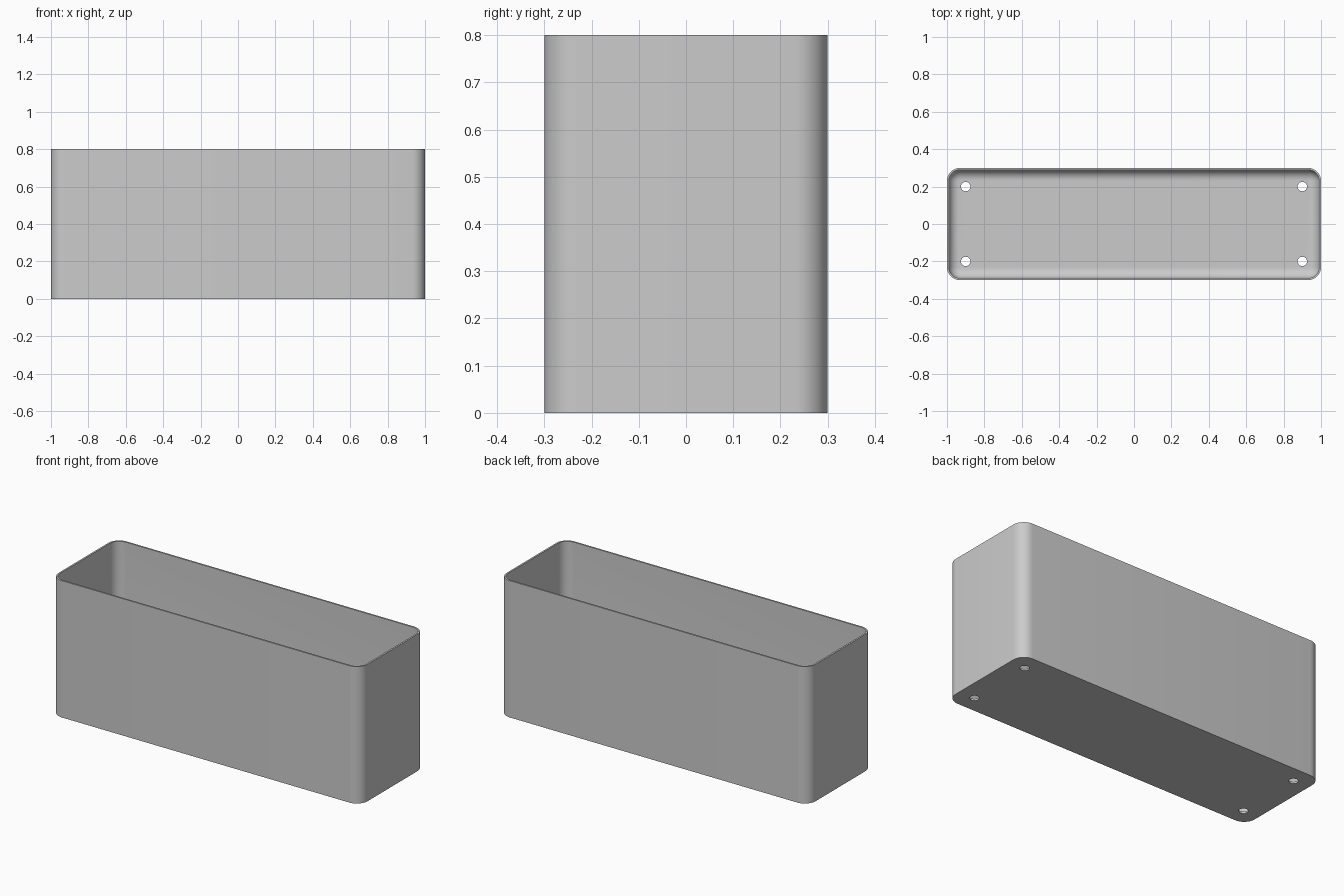
import bpy, bmesh, math

if "Cube" in bpy.data.objects:
    bpy.data.objects.remove(bpy.data.objects["Cube"])

HX, HY, H = 1.0, 0.3, 0.8      # half length, half depth, height
R, WALL, FILLET = 0.07, 0.01, 0.055
SEG = 10


def ring(bm, inset, z):
    """Rounded rectangle loop, inset from the outer outline."""
    r = R - inset
    verts = []
    for q, (sx, sy) in enumerate([(1, 1), (-1, 1), (-1, -1), (1, -1)]):
        for i in range(SEG + 1):
            a = math.pi / 2 * (q + i / SEG)
            verts.append(bm.verts.new((sx * (HX - R) + r * math.cos(a),
                                       sy * (HY - R) + r * math.sin(a), z)))
    return verts


# Thin box shell: outside wall, rim, inside wall, rounded inner foot, floor
bm = bmesh.new()
profile = [(0, 0), (0, H), (WALL, H)]
for i in range(9):
    a = math.pi / 2 * i / 8
    profile.append((WALL + FILLET * (1 - math.cos(a)),
                    WALL + FILLET * (1 - math.sin(a))))
rings = [ring(bm, d, z) for d, z in profile]
for lo, hi in zip(rings, rings[1:]):
    n = len(lo)
    for i in range(n):
        j = (i + 1) % n
        bm.faces.new((lo[i], lo[j], hi[j], hi[i]))
bm.faces.new(rings[0][::-1])
bm.faces.new(rings[-1])
bmesh.ops.recalc_face_normals(bm, faces=bm.faces[:])
mesh = bpy.data.meshes.new("planter_box")
bm.to_mesh(mesh)
bm.free()
box = bpy.data.objects.new("planter_box", mesh)
bpy.context.collection.objects.link(box)

mat = bpy.data.materials.new("light grey")
mat.diffuse_color = (0.6, 0.6, 0.6, 1)
mat.use_nodes = True
mat.node_tree.nodes["Principled BSDF"].inputs["Base Color"].default_value = mat.diffuse_color
mesh.materials.append(mat)

# Four drain holes in the floor
for x in (-0.9, 0.9):
    for y in (-0.2, 0.2):
        bpy.ops.mesh.primitive_cylinder_add(vertices=32, radius=0.025, depth=0.1,
                                            location=(x, y, 0))
        cutter = bpy.context.object
        cutter.name = "hole_cutter"
        cutter.hide_render = True
        mod = box.modifiers.new("hole", 'BOOLEAN')
        mod.operation, mod.solver, mod.object = 'DIFFERENCE', 'EXACT', cutter
        bpy.ops.object.select_all(action='DESELECT')
        box.select_set(True)
        bpy.context.view_layer.objects.active = box
        bpy.ops.object.modifier_apply(modifier=mod.name)
        bpy.data.objects.remove(cutter)

bpy.ops.object.shade_smooth_by_angle(angle=math.radians(30))
